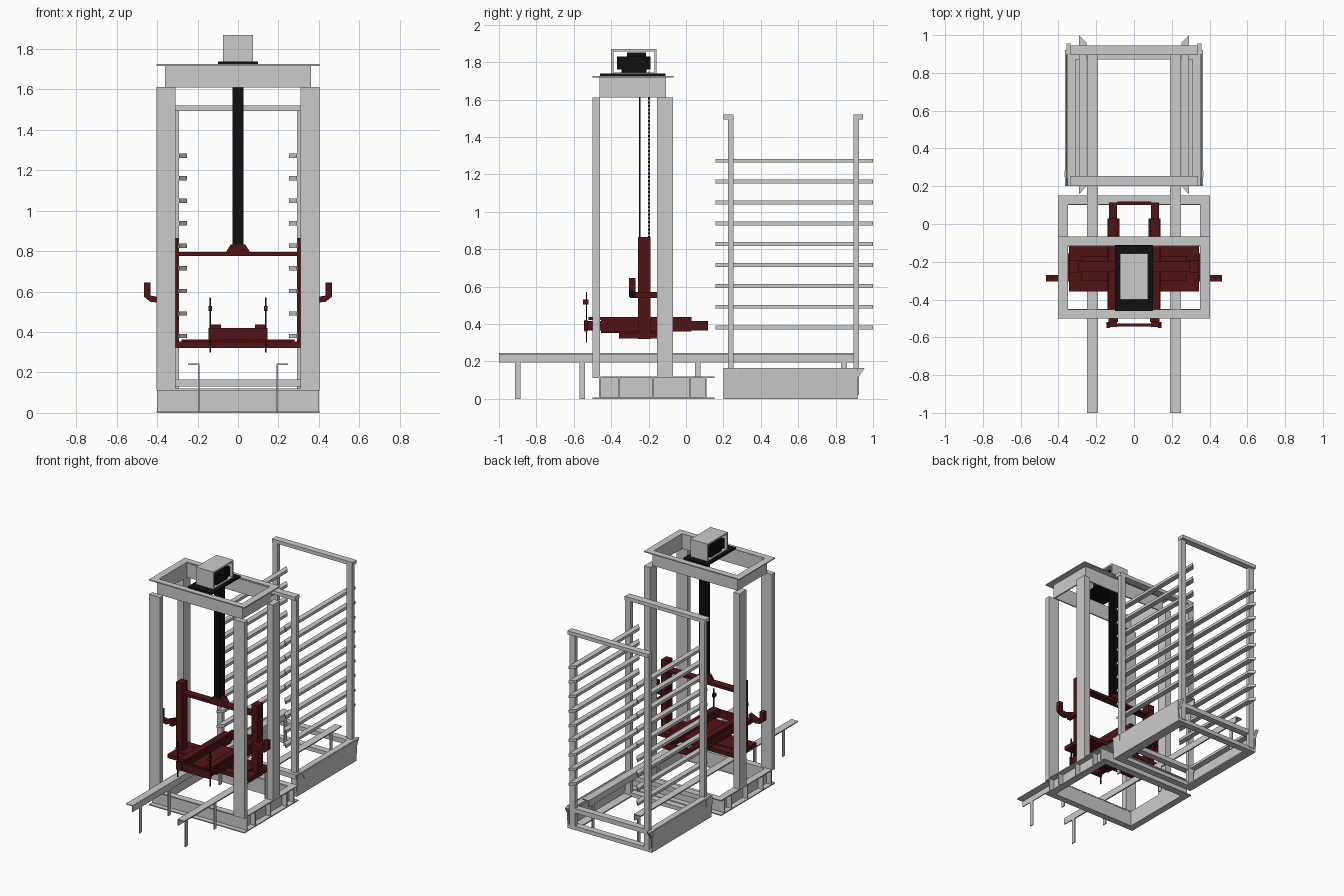
import bpy, bmesh

if "Cube" in bpy.data.objects:
    bpy.data.objects.remove(bpy.data.objects["Cube"])


def material(name, colour):
    m = bpy.data.materials.new(name)
    m.diffuse_color = colour
    m.use_nodes = True
    m.node_tree.nodes["Principled BSDF"].inputs["Base Color"].default_value = m.diffuse_color
    return m


RED = material("dark_red", (0.085, 0.007, 0.008, 1))
BLACK = material("black", (0.005, 0.005, 0.006, 1))


def build(name, make, mat=None):
    bm = bmesh.new()
    make(bm)
    bmesh.ops.recalc_face_normals(bm, faces=bm.faces)
    me = bpy.data.meshes.new(name)
    bm.to_mesh(me)
    bm.free()
    ob = bpy.data.objects.new(name, me)
    bpy.context.collection.objects.link(ob)
    if mat:
        me.materials.append(mat)
    return ob


def add_box(bm, x0, x1, y0, y1, z0, z1):
    vs = bmesh.ops.create_cube(bm, size=1)["verts"]
    for v in vs:
        v.co.x = x1 if v.co.x > 0 else x0
        v.co.y = y1 if v.co.y > 0 else y0
        v.co.z = z1 if v.co.z > 0 else z0


def boxes(name, items, mat=None, mirror=False):
    """One object from boxes (x0,x1,y0,y1,z0,z1), optionally mirrored in x."""
    def make(bm):
        for b in items:
            add_box(bm, *b)
            if mirror:
                add_box(bm, -b[1], -b[0], *b[2:])
    return build(name, make, mat)


def prism(name, pts, axis, a, b, mat=None, mirror=False):
    """Extrude a 2D outline along an axis from a to b."""
    def make(bm):
        for s in ((1, -1) if mirror else (1,)):
            def place(p, d):
                co = list(p)
                co.insert("xyz".index(axis), d)
                return (co[0] * s, co[1], co[2])
            lo = [bm.verts.new(place(p, a)) for p in pts]
            hi = [bm.verts.new(place(p, b)) for p in pts]
            bm.faces.new(lo)
            bm.faces.new(hi)
            for i in range(len(pts)):
                j = (i + 1) % len(pts)
                bm.faces.new((lo[i], lo[j], hi[j], hi[i]))
    return build(name, make, mat)


def ring(x, y0, y1, wx, wy, z0, z1):
    """Four boxes forming a rectangular frame."""
    return [(-x, x, y0, y0 + wy, z0, z1), (-x, x, y1 - wy, y1, z0, z1),
            (-x, -x + wx, y0 + wy, y1 - wy, z0, z1),
            (x - wx, x, y0 + wy, y1 - wy, z0, z1)]


# Tower base: channel frame, flanges outward, with side stiffeners
boxes("tower_base_frame",
      ring(.403, -.50, .152, .053, .05, 0, .008)
      + ring(.403, -.50, .152, .053, .05, .112, .12)
      + ring(.36, -.462, .11, .01, .01, .008, .112))
boxes("base_stiffener", [(.36, .40, y - .004, y + .004, .008, .112)
                         for y in (-.46, -.36, -.175, .02, .105)], mirror=True)

# Tower columns
boxes("front_column", [(.31, .403, -.50, -.46, .12, 1.612)], mirror=True)
boxes("rear_column", [(.352, .403, -.155, -.07, .12, 1.612)], mirror=True)

# Tower top frame
boxes("tower_top_frame",
      ring(.403, -.50, -.067, .053, .047, 1.717, 1.725)
      + ring(.36, -.462, -.108, .01, .01, 1.61, 1.717))

# Lift motor, its plate and open-sided housing
boxes("motor_plate", [(-.10, .10, -.46, -.11, 1.725, 1.738)], BLACK)
boxes("motor", [(-.06, .06, -.345, -.21, 1.738, 1.765),
                (-.065, .065, -.37, -.19, 1.76, 1.83),
                (-.05, .05, -.315, -.215, 1.83, 1.852)], BLACK)
boxes("motor_housing", [(-.073, .073, -.40, -.388, 1.738, 1.87),
                        (-.073, .073, -.169, -.157, 1.738, 1.87),
                        (-.073, .073, -.388, -.169, 1.858, 1.87),
                        (-.073, .073, -.388, -.169, 1.738, 1.744)])

# Two lifting belts with cross ribs
for label, y in (("front", -.247), ("rear", -.197)):
    boxes(label + "_lift_belt", [(-.027, .027, y - .003, y + .003, .80, 1.75)]
          + [(-.022, .022, y - .005, y + .005, .84 + i * .02, .85 + i * .02)
             for i in range(44)], BLACK)

# Carriage frame
boxes("carriage_post", [(.294, .345, -.257, -.19, .32, .865)], RED, True)
boxes("carriage_top_beam", [(-.294, .294, -.255, -.195, .775, .795)], RED)
prism("belt_bracket", [(-.06, .795), (.06, .795), (.037, .832), (-.037, .832)],
      "y", -.255, -.19, RED)
boxes("carriage_platform", [(-.345, .345, -.357, -.11, .322, .352),
                            (-.28, .28, -.30, -.17, .352, .362)], RED)

# Guide arms beside the posts
prism("guide_arm", [(.34, .57), (.395, .545), (.435, .55), (.465, .575),
                    (.465, .645), (.432, .645), (.432, .58), (.40, .575),
                    (.34, .60)], "y", -.305, -.27, RED, True)
boxes("guide_arm_mount", [(.34, .37, -.30, -.155, .54, .572)], RED, True)

# Telescopic fork on the platform
boxes("fork_sleeve", [(.078, .14, -.455, .03, .36, .42),
                      (.085, .135, -.52, .03, .42, .437)], RED, True)
boxes("fork_slide", [(.09, .132, -.545, .115, .365, .415)], RED, True)
boxes("fork_end_bar", [(-.09, .09, .10, .118, .365, .415),
                       (-.145, .145, -.543, -.527, .36, .42),
                       (-.078, .078, -.455, -.08, .352, .385)], RED)
boxes("sensor_rod", [(.134, .14, -.534, -.528, .30, .57)], BLACK, True)
boxes("sensor_block", [(.128, .145, -.55, -.52, .505, .53)], RED, True)

# Floor rails: inverted angle sections on thin legs
prism("floor_rail", [(.19, .195), (.197, .195), (.197, .238), (.248, .238),
                     (.248, .245), (.19, .245)], "y", -1, .90, None, True)
boxes("rail_leg", [(.19, .197, y, y + .03, 0, .20)
                   for y in (-.915, -.57, .047, .83)], mirror=True)

# Rack base: solid flared side sheets, open end frames
prism("rack_base_side", [(.348, 0), (.356, 0), (.366, .165), (.358, .165)],
      "y", .20, .92, None, True)
boxes("rack_base_side_flange", [(.285, .352, .20, .92, 0, .01),
                                (.31, .355, .24, .91, .145, .165)], mirror=True)
boxes("rack_base_end_frame", [(-.352, .352, y, y + .05, z, z + h)
                              for y in (.20, .87)
                              for z, h in ((0, .03), (.13, .035))])
prism("rack_base_corner_plate", [(.915, .105), (.955, .165), (.90, .165)],
      "x", .335, .357, None, True)
prism("rack_front_corner_plate", [(.25, .165), (.28, .165), (.28, .11)],
      "x", .36, .368, None, True)

# Rack uprights joined by top bars
boxes("rack_upright", [(.292, .337, .225, .255, .02, 1.52),
                       (.292, .337, .895, .925, .02, 1.52)], mirror=True)
boxes("rack_top_bar", [(-.34, .34, .20, .255, 1.493, 1.52),
                       (-.34, .34, .895, .945, 1.493, 1.52)])

# Nine pairs of shelf runners with mitred ends
for i in range(9):
    z = .37 + i * .1115
    prism("shelf_runner_%d" % (i + 1),
          [(.252, .20), (.292, .157), (.292, 1.0), (.252, .96)],
          "z", z, z + .021, None, True)
